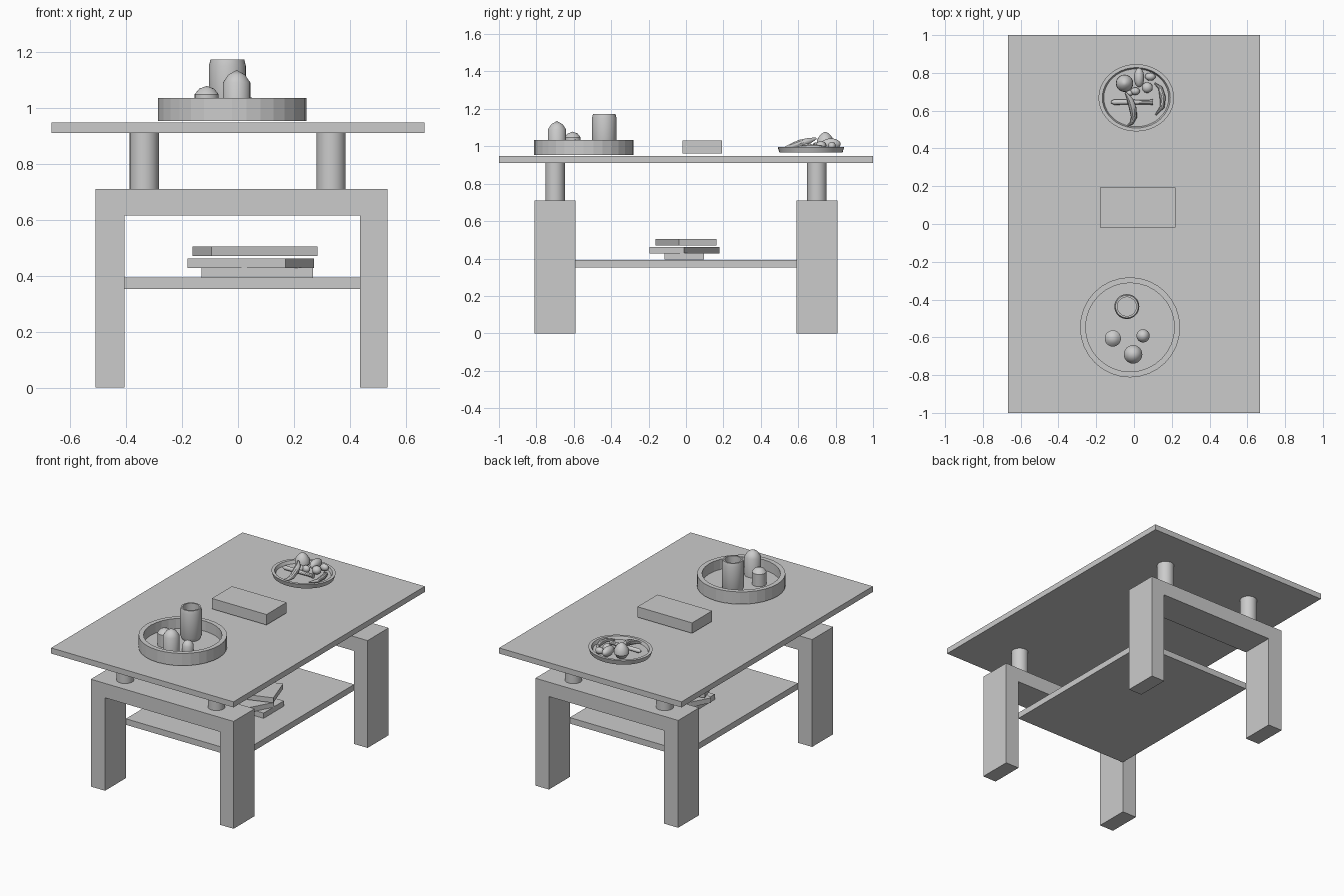
import bpy, bmesh, math
from mathutils import Vector

if "Cube" in bpy.data.objects:
    bpy.data.objects.remove(bpy.data.objects["Cube"])


def finish(name, bm, smooth=False):
    bmesh.ops.recalc_face_normals(bm, faces=bm.faces[:])
    me = bpy.data.meshes.new(name)
    bm.to_mesh(me)
    bm.free()
    ob = bpy.data.objects.new(name, me)
    bpy.context.collection.objects.link(ob)
    if smooth:
        bpy.ops.object.select_all(action='DESELECT')
        ob.select_set(True)
        bpy.context.view_layer.objects.active = ob
        bpy.ops.object.shade_smooth_by_angle(angle=math.radians(35))
    return ob


def box(name, center, size, turn=0):
    bm = bmesh.new()
    bmesh.ops.create_cube(bm, size=1)
    bmesh.ops.scale(bm, vec=size, verts=bm.verts)
    ob = finish(name, bm)
    ob.location = center
    ob.rotation_euler.z = math.radians(turn)
    return ob


def lathe(name, center, profile, seg=32, smooth=True, sy=1.0):
    """Revolve (radius, z) points; z is absolute, sy squashes in y."""
    bm = bmesh.new()
    pts = [bm.verts.new((r, 0, z)) for r, z in profile]
    edges = [bm.edges.new(p) for p in zip(pts, pts[1:])]
    bmesh.ops.spin(bm, geom=pts + edges, axis=(0, 0, 1), cent=(0, 0, 0),
                   angle=2 * math.pi, steps=seg)
    bmesh.ops.remove_doubles(bm, verts=bm.verts, dist=1e-5)
    bmesh.ops.scale(bm, vec=(1, sy, 1), verts=bm.verts)
    ob = finish(name, bm, smooth)
    ob.location = (center[0], center[1], 0)
    return ob


def blob(name, center, radii, turn=0):
    bm = bmesh.new()
    bmesh.ops.create_uvsphere(bm, u_segments=20, v_segments=12, radius=1)
    bmesh.ops.scale(bm, vec=radii, verts=bm.verts)
    ob = finish(name, bm, True)
    ob.location = center
    ob.rotation_euler.z = math.radians(turn)


def tube(name, points, seg=10):
    """Tapered tube through (x, y, z, radius) points."""
    bm = bmesh.new()
    pos = [Vector(p[:3]) for p in points]
    rings = []
    for i, p in enumerate(points):
        t = (pos[min(i + 1, len(pos) - 1)] - pos[max(i - 1, 0)]).normalized()
        u = t.cross(Vector((0, 0, 1))).normalized()
        v = u.cross(t)
        angles = [2 * math.pi * k / seg for k in range(seg)]
        rings.append([bm.verts.new(pos[i] + p[3] * (u * math.cos(a) + v * math.sin(a)))
                      for a in angles])
    for a, b in zip(rings, rings[1:]):
        for k in range(seg):
            n = (k + 1) % seg
            bm.faces.new((a[k], a[n], b[n], b[k]))
    bm.faces.new(rings[0])
    bm.faces.new(rings[-1])
    return finish(name, bm, True)


# Table top and lower shelf
box("table_top", (0, 0, 0.929), (1.334, 2, 0.037))
box("lower_shelf", (0.015, 0, 0.373), (0.842, 1.184, 0.04))

# Inverted-U leg frames with round risers
outline = [(-0.51, 0), (-0.406, 0), (-0.406, 0.615), (0.436, 0.615),
           (0.436, 0), (0.535, 0), (0.535, 0.71), (-0.51, 0.71)]
for side, y in (("front", -0.70), ("back", 0.70)):
    bm = bmesh.new()
    face = bm.faces.new([bm.verts.new((x, y - 0.11, z)) for x, z in outline])
    ext = bmesh.ops.extrude_face_region(bm, geom=[face])
    new = [g for g in ext["geom"] if isinstance(g, bmesh.types.BMVert)]
    bmesh.ops.translate(bm, vec=(0, 0.22, 0), verts=new)
    finish(side + "_leg_frame", bm)
    for x in (-0.335, 0.333):
        lathe(side + "_riser", (x, y), [(0, 0.71), (0.052, 0.71), (0.052, 0.911), (0, 0.911)])

# Books on the shelf and box on the top
box("bottom_book", (0.069, -0.009, 0.411), (0.398, 0.212, 0.035))
box("middle_book", (0.045, -0.008, 0.444), (0.4, 0.21, 0.033), -28.6)
box("upper_book", (0.061, -0.001, 0.487), (0.4, 0.21, 0.033), 18.6)
box("table_book", (0.021, 0.087, 0.996), (0.4, 0.21, 0.069))

# Round tray with vase and candles
tray = (-0.021, -0.547)
lathe("tray", tray, [(0, 0.953), (0.265, 0.953), (0.265, 1.034), (0.235, 1.034),
                     (0.235, 0.967), (0, 0.967)], smooth=False)
lathe("vase", (-0.038, -0.437),
      [(0, 0.967), (0.055, 0.967), (0.065, 0.99), (0.066, 1.15), (0.06, 1.173),
       (0.05, 1.173), (0.05, 0.985), (0, 0.985)])
for x, y, r, shoulder, tip in ((-0.005, -0.69, 0.049, 1.09, 1.135),
                               (-0.112, -0.606, 0.043, 1.048, 1.078),
                               (0.048, -0.592, 0.035, 1.005, 1.037)):
    mid = (shoulder + tip) / 2
    lathe("candle", (x, y), [(0, 0.967), (r, 0.967), (r, shoulder),
                             (r * 0.62, mid + 0.005), (0, tip)], seg=24)

# Oval fruit plate
lathe("fruit_plate", (0.012, 0.668),
      [(0, 0.967), (0.19, 0.967), (0.2, 0.997), (0.18, 0.997), (0.172, 0.977), (0, 0.977)],
      seg=40, sy=0.89)

# Fruit
lathe("pear", (-0.05, 0.745),
      [(0, 0.978), (0.03, 0.985), (0.046, 1.01), (0.044, 1.035), (0.028, 1.06), (0.012, 1.073),
       (0, 1.077)], seg=20)
blob("long_fruit", (0.027, 0.775, 1.012), (0.027, 0.052, 0.03))
blob("small_fruit_1", (0.086, 0.78, 1.002), (0.028, 0.021, 0.022))
blob("small_fruit_2", (0.07, 0.722, 1.002), (0.029, 0.028, 0.026))
blob("small_fruit_3", (0.006, 0.703, 1.0), (0.025, 0.02, 0.022))
blob("small_fruit_4", (-0.025, 0.692, 1.0), (0.02, 0.017, 0.02))
tube("near_banana", [(-0.045, 0.695, 1.042, 0.005), (-0.022, 0.66, 1.03, 0.016),
                     (-0.006, 0.61, 1.016, 0.02), (0.0, 0.565, 1.0, 0.016),
                     (-0.012, 0.535, 0.99, 0.01), (-0.035, 0.518, 0.984, 0.004)])
tube("side_banana", [(0.11, 0.745, 0.99, 0.004), (0.14, 0.72, 0.995, 0.012),
                     (0.152, 0.67, 0.996, 0.016), (0.15, 0.62, 0.993, 0.012),
                     (0.115, 0.578, 0.988, 0.004)])
tube("stick", [(-0.122, 0.645, 1.0, 0.006), (-0.105, 0.645, 1.0, 0.014),
               (0.08, 0.645, 1.0, 0.012), (0.1, 0.645, 1.0, 0.016)])
